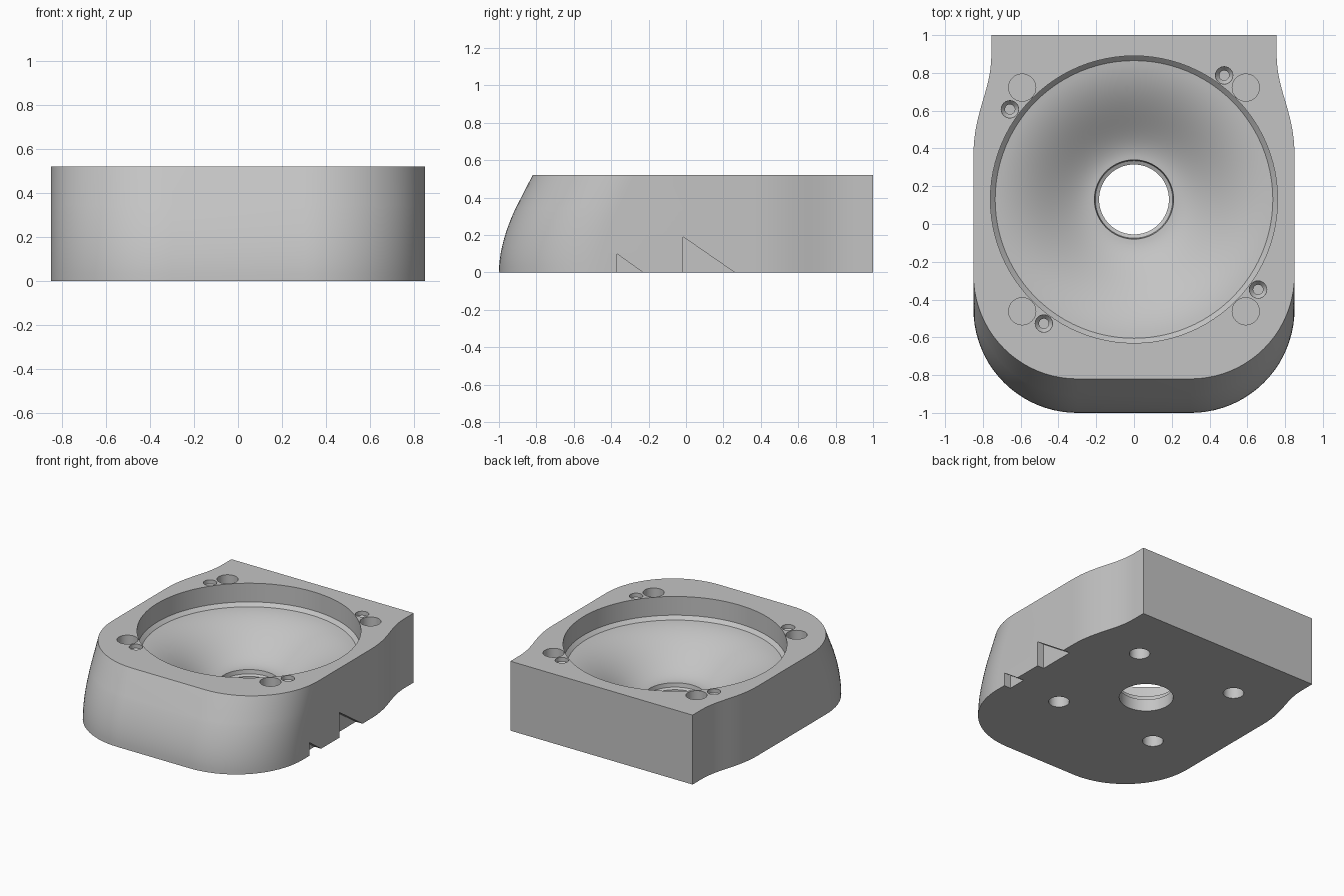
import bpy, bmesh, math
from mathutils import Vector
from mathutils.geometry import interpolate_bezier

if "Cube" in bpy.data.objects:
    bpy.data.objects.remove(bpy.data.objects["Cube"], do_unlink=True)

grey = bpy.data.materials.new("plain grey")
grey.use_nodes = True
colour = (0.55, 0.55, 0.55, 1)
grey.diffuse_color = colour
grey.node_tree.nodes["Principled BSDF"].inputs["Base Color"].default_value = colour

TOP = 0.52
BOWL_Y = 0.13


def loft(name, rings):
    """Closed solid through a stack of rings with equal point counts."""
    bm = bmesh.new()
    loops = [[bm.verts.new(p) for p in ring] for ring in rings]
    n = len(loops[0])
    for a, b in zip(loops, loops[1:]):
        for i in range(n):
            j = (i + 1) % n
            bm.faces.new((a[i], a[j], b[j], b[i]))
    bm.faces.new(loops[0][::-1])
    bm.faces.new(loops[-1])
    bmesh.ops.recalc_face_normals(bm, faces=bm.faces)
    mesh = bpy.data.meshes.new(name)
    bm.to_mesh(mesh)
    bm.free()
    mesh.materials.append(grey)
    obj = bpy.data.objects.new(name, mesh)
    bpy.context.collection.objects.link(obj)
    return obj


def lathe(name, x, y, profile, sides):
    turn = [2 * math.pi * i / sides for i in range(sides)]
    return loft(name, [[(x + r * math.cos(a), y + r * math.sin(a), z) for a in turn]
                       for r, z in profile])


def bezier(a, b, c, d, count):
    pts = [Vector((*p, 0)) for p in (a, b, c, d)]
    return [(p.x, p.y) for p in interpolate_bezier(*pts, count)]


# Housing: waisted back, rounded front corners, front leaning back as it rises
def outline(front, z):
    r = 0.55
    half = bezier((0.755, 0.9), (0.755, 0.7), (0.85, 0.6), (0.85, 0.36), 16)
    half.insert(0, (0.755, 1.0))
    for i in range(21):
        a = math.pi / 2 * i / 20
        half.append((0.3 + r * math.cos(a), front + r - r * math.sin(a)))
    whole = half + [(-x, y) for x, y in reversed(half)]
    return [(x, y, z) for x, y in whole]


front_profile = bezier((-1, 0), (-1, 0.13), (-0.95, 0.26), (-0.91, 0.345), 12)
front_profile.append((-0.82, TOP))
housing = loft("housing", [outline(y, z) for y, z in front_profile])

# Bowl: straight recess, bevelled ledge, flared horn, stepped centre hole
horn = bezier((0.735, 0.355), (0.5, 0.335), (0.36, 0.13), (0.21, 0.13), 24)
bowl = [(0.76, 0.7), (0.76, 0.38)] + horn
bowl += [(0.205, 0.10), (0.185, 0.09), (0.185, -0.1)]
cutters = [lathe("bowl_cutter", 0, BOWL_Y, bowl, 96)]

# Blind holes on the top and underside corners
for sx in (-1, 1):
    for sy in (-1, 1):
        cutters.append(lathe("top_hole_cutter", sx * 0.592, BOWL_Y + sy * 0.592,
                             [(0.072, 0.6), (0.072, 0.39)], 32))
        cutters.append(lathe("foot_hole_cutter", sx * 0.42, BOWL_Y + sy * 0.43,
                             [(0.071, 0.14), (0.071, -0.1)], 32))

# Small stepped screw holes, a quarter turn apart
for i in range(4):
    a = math.radians(54 + 90 * i)
    cutters.append(lathe("screw_hole_cutter", 0.812 * math.cos(a), BOWL_Y + 0.812 * math.sin(a),
                         [(0.046, 0.6), (0.046, 0.49), (0.026, 0.465), (0.026, 0.3)], 24))

# Triangular notches low on the left side
for y0, y1, h in ((-0.37, -0.23, 0.10), (-0.015, 0.26, 0.19)):
    over = 0.05
    y2 = y1 + over * (y1 - y0) / h
    tri = [(y0, -over), (y2, -over), (y0, h)]
    cutters.append(loft("notch_cutter", [[(x, y, z) for y, z in tri] for x in (0.795, 0.95)]))

bpy.context.view_layer.objects.active = housing
for cutter in cutters:
    mod = housing.modifiers.new("cut", "BOOLEAN")
    mod.operation = "DIFFERENCE"
    mod.solver = "EXACT"
    mod.object = cutter
    bpy.ops.object.modifier_apply(modifier=mod.name)
    bpy.data.objects.remove(cutter, do_unlink=True)

bpy.ops.object.select_all(action="DESELECT")
housing.select_set(True)
bpy.ops.object.shade_smooth_by_angle(angle=math.radians(25))
